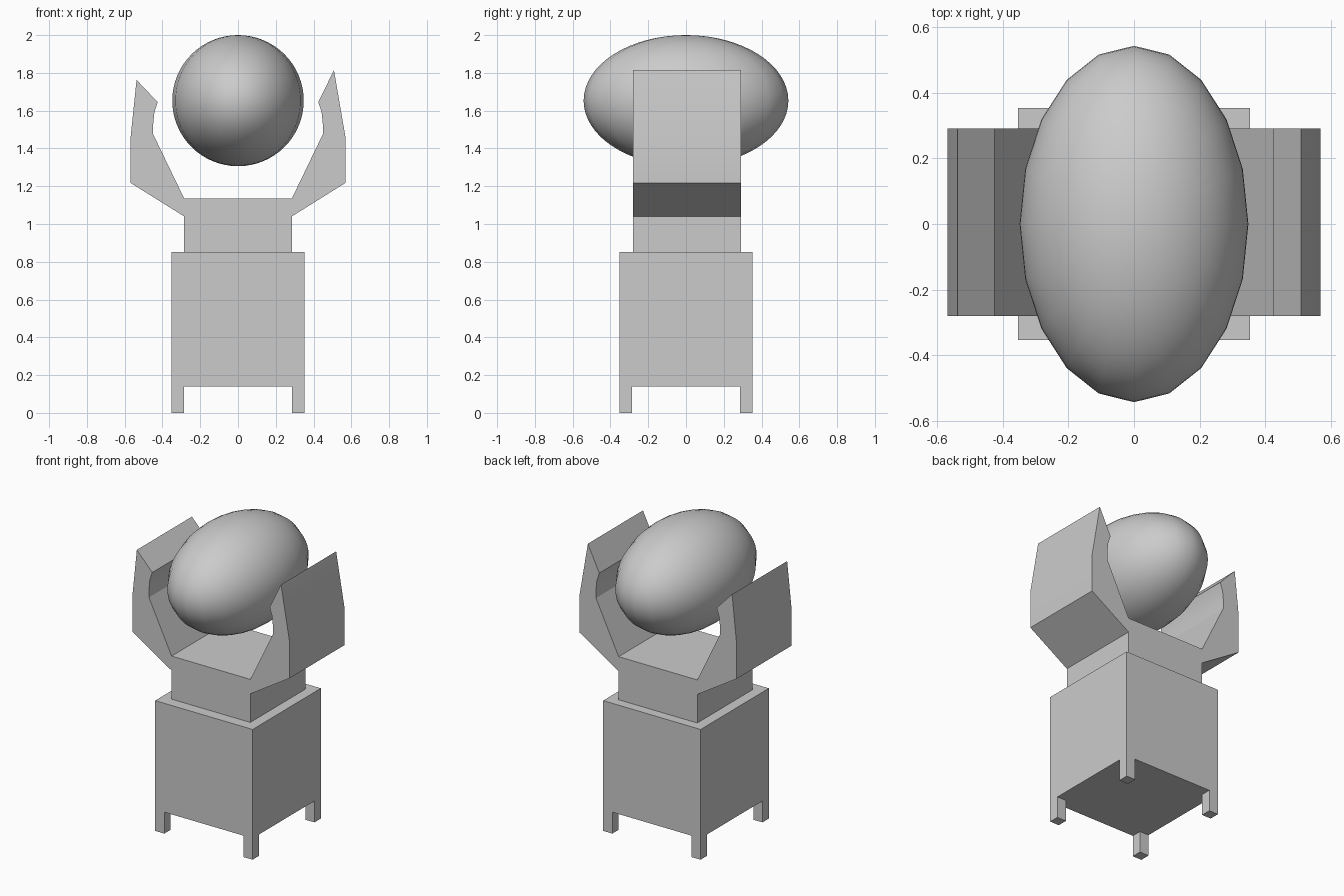
import bpy, bmesh
from mathutils import Matrix

if "Cube" in bpy.data.objects:
    bpy.data.objects.remove(bpy.data.objects["Cube"])


def finish(name, bm, smooth=None):
    bmesh.ops.recalc_face_normals(bm, faces=bm.faces)
    mesh = bpy.data.meshes.new(name)
    bm.to_mesh(mesh)
    bm.free()
    ob = bpy.data.objects.new(name, mesh)
    bpy.context.collection.objects.link(ob)
    if smooth is not None:
        bpy.ops.object.select_all(action='DESELECT')
        ob.select_set(True)
        bpy.context.view_layer.objects.active = ob
        bpy.ops.object.shade_smooth_by_angle(angle=smooth)
    return ob


# Square base block with four corner legs, extruded from a 3x3 grid underside
S, L, Z0, Z1 = 0.353, 0.287, 0.14, 0.853
bm = bmesh.new()
ticks = (-S, -L, L, S)
grid = [[bm.verts.new((x, y, Z0)) for x in ticks] for y in ticks]
under = {(i, j): bm.faces.new((grid[j][i], grid[j][i + 1], grid[j + 1][i + 1], grid[j + 1][i]))
         for i in range(3) for j in range(3)}
top = [bm.verts.new((x, y, Z1)) for x, y in ((-S, -S), (S, -S), (S, S), (-S, S))]
bm.faces.new(top)
rim = [grid[0], [r[3] for r in grid], grid[3][::-1], [r[0] for r in grid][::-1]]
for k, side in enumerate(rim):
    bm.faces.new(side + [top[(k + 1) % 4], top[k]])
for key in ((0, 0), (0, 2), (2, 0), (2, 2)):
    leg = bmesh.ops.extrude_discrete_faces(bm, faces=[under[key]])['faces'][0]
    for v in leg.verts:
        v.co.z = 0
finish("base_with_legs", bm)

# Cradle: neck and two bent arms as one front profile, extruded in depth
outer = [(0.285, Z1), (0.285, 1.04), (0.568, 1.217), (0.568, 1.465)]
inner = [(0.425, 1.645), (0.443, 1.59), (0.449, 1.53), (0.449, 1.475), (0.285, 1.135)]
right = outer + [(0.508, 1.815)] + inner
left = outer + [(0.537, 1.763)] + inner
profile = right + [(-x, z) for x, z in reversed(left)]
bm = bmesh.new()
face = bm.faces.new([bm.verts.new((x, -0.28, z)) for x, z in profile])
ext = bmesh.ops.extrude_face_region(bm, geom=[face])['geom']
bmesh.ops.translate(bm, vec=(0, 0.57, 0), verts=[g for g in ext if isinstance(g, bmesh.types.BMVert)])
finish("cradle", bm, 0.4)

# Egg-like ball floating between the arms
bm = bmesh.new()
bmesh.ops.create_uvsphere(bm, u_segments=20, v_segments=32, radius=1)
bmesh.ops.transform(bm, matrix=Matrix.Translation((0, 0, 1.653)) @ Matrix.Diagonal((0.348, 0.542, 0.347, 1)),
                    verts=bm.verts)
finish("ball", bm, 0.7)
